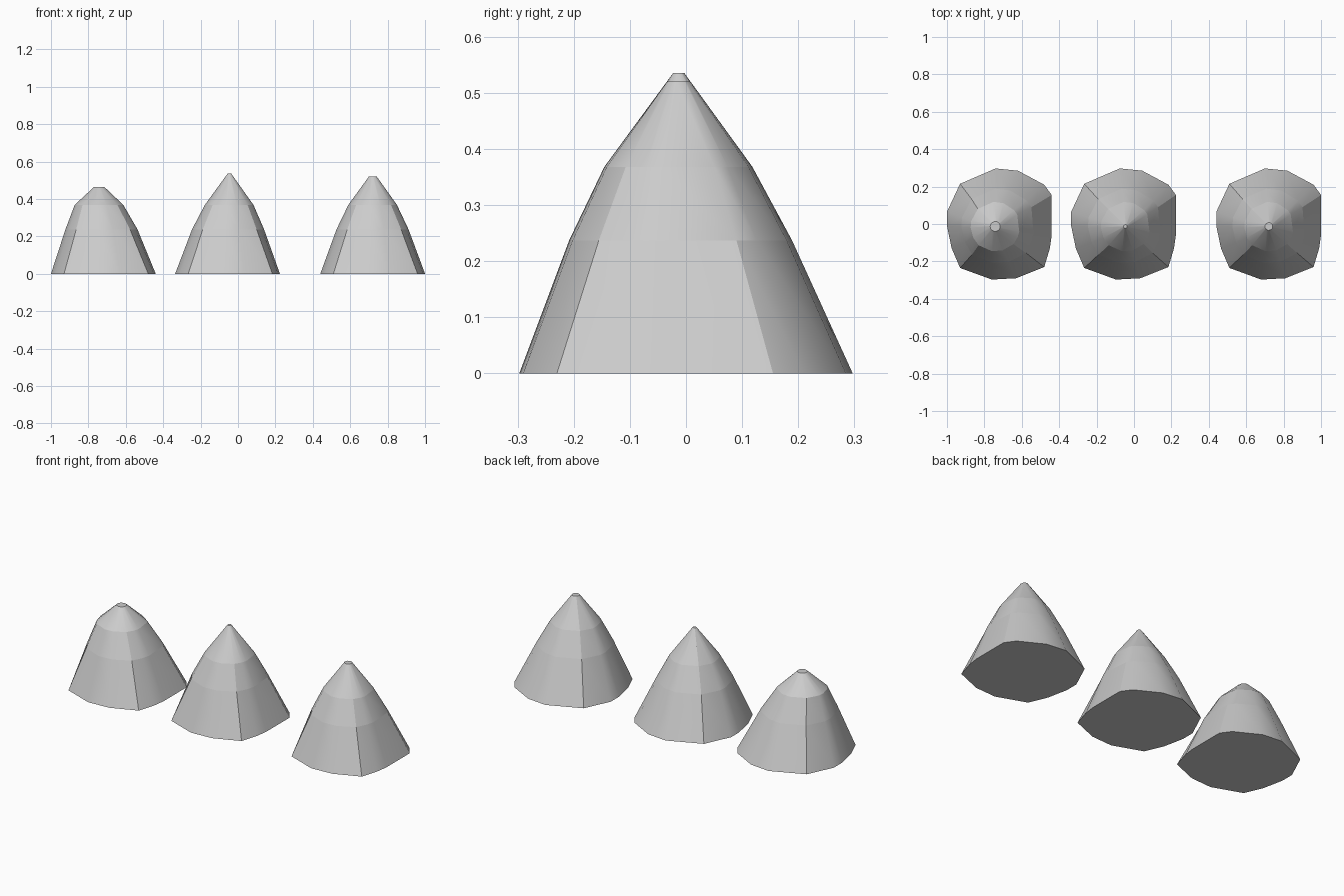
import bpy, bmesh
from mathutils import Vector

if "Cube" in bpy.data.objects:
    bpy.data.objects.remove(bpy.data.objects["Cube"])

# rounded-square footprint, relative to the mound's own centre
BASE = [(-0.02, 0.297), (0.10, 0.285), (0.24, 0.21), (0.28, 0.155), (0.28, -0.06),
        (0.27, -0.13), (0.24, -0.23), (0.09, -0.29), (-0.04, -0.297), (-0.21, -0.235),
        (-0.255, -0.13), (-0.28, -0.01), (-0.28, 0.065), (-0.21, 0.215)]


def mound(name, cx, lean, tip_z, tip_r):
    # each ring: height, radius, roundness (0 = footprint shape, 1 = circle), centre x, centre y
    rings = [(0, 0.29, 0, 0, 0),
             (0.237, 0.197, 0.55, lean * 0.4, -0.01),
             (0.368, 0.132, 0.85, lean, -0.014),
             (tip_z, tip_r, 1, lean, -0.013)]
    bm = bmesh.new()
    loops = []
    for z, r, k, ox, oy in rings:
        loop = []
        for p in BASE:
            v = Vector(p)
            q = (v * (r / 0.29)).lerp(v.normalized() * r, k)
            loop.append(bm.verts.new((cx + ox + q.x, oy + q.y, z)))
        loops.append(loop)
    n = len(BASE)
    for a, b in zip(loops, loops[1:]):
        for i in range(n):
            bm.faces.new((a[i], a[(i + 1) % n], b[(i + 1) % n], b[i]))
    bm.faces.new(loops[0])
    bm.faces.new(loops[-1])
    bmesh.ops.recalc_face_normals(bm, faces=bm.faces)
    # smooth around each band, crisp between bands and at the hard corner
    for f in bm.faces:
        f.smooth = True
    for e in bm.edges:
        level = abs(e.verts[0].co.z - e.verts[1].co.z) < 1e-5
        e.smooth = not level and e.calc_face_angle(0) < 0.5
    me = bpy.data.meshes.new(name)
    bm.to_mesh(me)
    bm.free()
    bpy.context.collection.objects.link(bpy.data.objects.new(name, me))


# blunt, pointed and medium mounds
mound("blunt_mound", -0.72, -0.022, 0.465, 0.027)
mound("pointed_mound", -0.056, 0.01, 0.535, 0.01)
mound("medium_mound", 0.72, 0.001, 0.52, 0.021)
